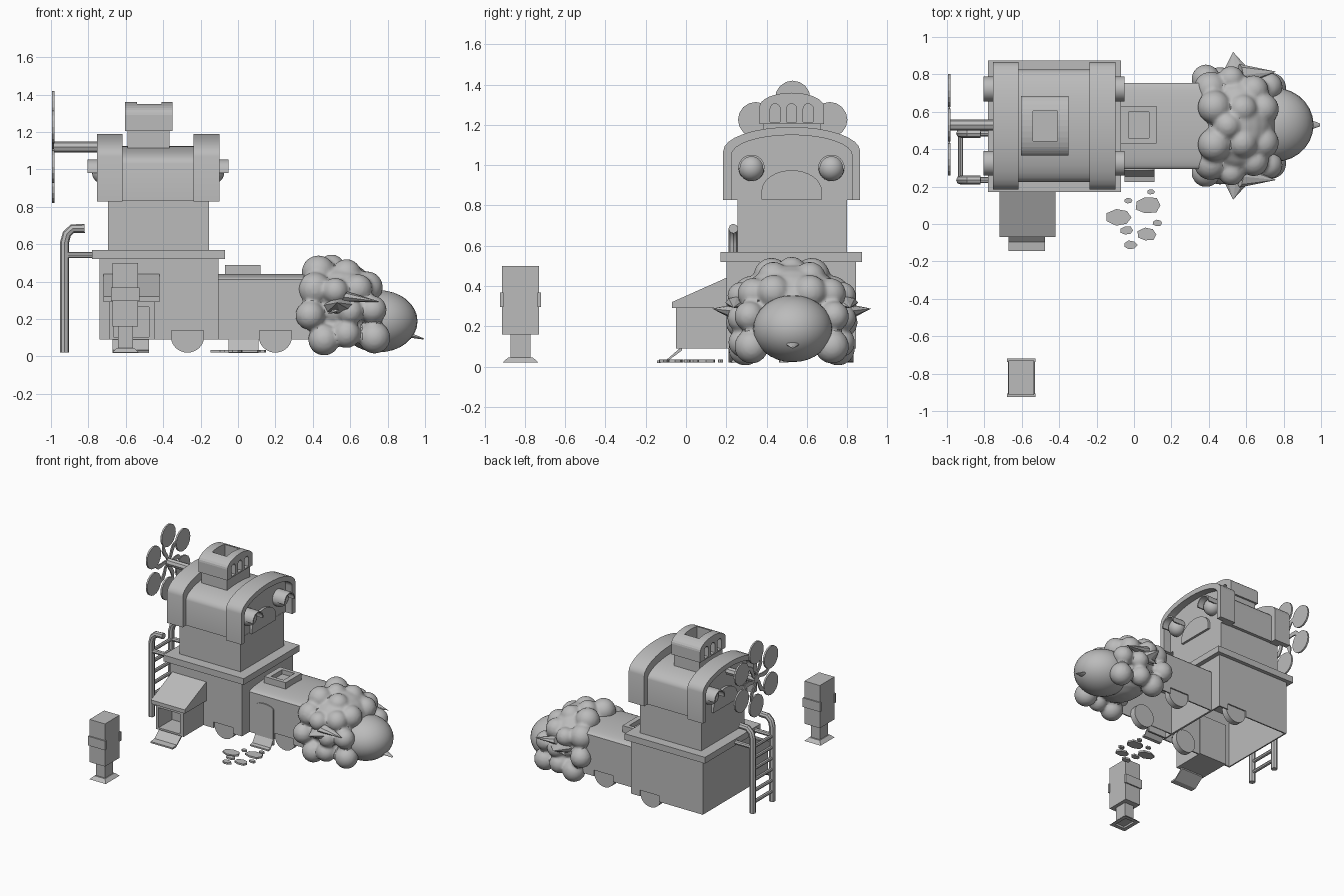
import bpy, bmesh, math, random
from mathutils import Vector, Matrix

cube = bpy.data.objects.get("Cube")
if cube:
    bpy.data.objects.remove(cube, do_unlink=True)

grey = bpy.data.materials.new("plain grey")
grey.use_nodes = True
grey.diffuse_color = (0.5, 0.5, 0.5, 1)
grey.node_tree.nodes["Principled BSDF"].inputs["Base Color"].default_value = (0.5, 0.5, 0.5, 1)
MID = 0.525  # depth of the building's centre line


def finish(name, bm, smooth=False):
    bmesh.ops.recalc_face_normals(bm, faces=bm.faces)
    me = bpy.data.meshes.new(name)
    bm.to_mesh(me)
    bm.free()
    me.materials.append(grey)
    ob = bpy.data.objects.new(name, me)
    bpy.context.collection.objects.link(ob)
    if smooth:
        soften(ob)
    return ob


def soften(ob):
    bpy.ops.object.select_all(action='DESELECT')
    ob.select_set(True)
    bpy.context.view_layer.objects.active = ob
    bpy.ops.object.shade_smooth_by_angle(angle=math.radians(35))


def prism(name, pts, axis, a, b, smooth=False):
    """Extrude a 2D outline along an axis from a to b."""
    put = {'x': lambda p, c: (c, p[0], p[1]), 'y': lambda p, c: (p[0], c, p[1]),
           'z': lambda p, c: (p[0], p[1], c)}[axis]
    bm = bmesh.new()
    lo = [bm.verts.new(put(p, a)) for p in pts]
    hi = [bm.verts.new(put(p, b)) for p in pts]
    bm.faces.new(lo)
    bm.faces.new(hi)
    for i in range(len(pts)):
        j = (i + 1) % len(pts)
        bm.faces.new((lo[i], lo[j], hi[j], hi[i]))
    return finish(name, bm, smooth)


def box(name, x0, x1, y0, y1, z0, z1):
    return prism(name, [(x0, y0), (x1, y0), (x1, y1), (x0, y1)], 'z', z0, z1)


def circle(cu, cv, r, n=24):
    return [(cu + r * math.cos(math.tau * i / n), cv + r * math.sin(math.tau * i / n)) for i in range(n)]


def arch(c, w, z0, spring, top, n=16):
    arc = [(c + w * math.cos(math.pi * i / n), spring + (top - spring) * math.sin(math.pi * i / n))
           for i in range(n + 1)]
    return [(c + w, z0)] + arc + [(c - w, z0)]


def bake(ob):
    dg = bpy.context.evaluated_depsgraph_get()
    return bpy.data.meshes.new_from_object(ob.evaluated_get(dg))


def cut(ob, *cutters):
    for c in cutters:
        m = ob.modifiers.new("cut", 'BOOLEAN')
        m.operation, m.object, m.solver = 'DIFFERENCE', c, 'EXACT'
    me = bake(ob)
    ob.modifiers.clear()
    ob.data = me
    for c in cutters:
        bpy.data.objects.remove(c, do_unlink=True)


def tube(name, pts, r):
    cu = bpy.data.curves.new(name, 'CURVE')
    cu.dimensions, cu.bevel_depth, cu.bevel_resolution, cu.use_fill_caps = '3D', r, 2, True
    sp = cu.splines.new('POLY')
    sp.points.add(len(pts) - 1)
    for p, co in zip(sp.points, pts):
        p.co = (*co, 1)
    tmp = bpy.data.objects.new(name, cu)
    bpy.context.collection.objects.link(tmp)
    bm = bmesh.new()
    bm.from_mesh(bake(tmp))
    bpy.data.objects.remove(tmp, do_unlink=True)
    return finish(name, bm, True)


def add_ball(bm, c, r, n=20):
    bmesh.ops.create_uvsphere(bm, u_segments=n, v_segments=n // 2 + 2, radius=1,
                              matrix=Matrix.Translation(c) @ Matrix.Diagonal((*r, 1)))


def ramp(name, x0, x1, y, drop):
    """Sloping step plate with a flat foot."""
    prof = [(y, 0.1), (y - drop * .6, 0.035), (y - drop, 0.03), (y - drop, 0.018),
            (y - drop * .65, 0.02), (y, 0.08)]
    prism(name, prof, 'x', x0, x1)


# Tower and low wing: open-bottomed shells with wheels set behind notches
tower = box("tower_base", -.74, -.105, .2, .845, .09, .52)
wing = prism("low_wing", arch(MID, .23, .09, .41, .442), 'x', -.11, .48, True)
shells = ((tower, -.27, .32, box("hollow", -.73, -.115, .21, .835, 0, .51)),
          (wing, .2, .23, box("hollow", -.1, .47, MID - .22, MID + .22, 0, .405)))
for body, x, half, hollow in shells:
    notches = []
    for s in (-1, 1):
        y = MID + s * half
        notches.append(box("notch", x - .085, x + .085, y - .06, y + .06, .05, .138))
        prism("wheel", circle(x, .11, .09), 'y', y - s * .06, y - s * .012, True)
    cut(body, hollow, *notches)
box("tower_ledge", -.78, -.07, .172, .875, .52, .57)
box("tower_neck", -.695, -.155, .255, .80, .57, .84)

# Barrel roof with an arched rim, face and hooded eyes at each end
prism("barrel_roof", arch(MID, .30, .83, 1.03, 1.125), 'x', -.65, -.2, True)
outer = arch(MID, .34, .828, 1.07, 1.19)
inner = arch(MID, .30, .828, 1.05, 1.15)
for s in (-1, 1):
    X = lambda d: -.427 + s * d
    prism("end_wall", outer, 'x', X(.19), X(.27), True)
    prism("end_rim", outer + inner[::-1], 'x', X(.27), X(.328), True)
    prism("face_arch", arch(MID, .15, .83, .87, .975), 'x', X(.26), X(.29), True)
    for y in (.325, .722):
        lid = arch(y, .066, .98, .985, 1.052) + arch(y, .056, .98, .985, 1.042)[::-1]
        prism("eye_hood", lid, 'x', X(.25), X(.377), True)
        bm = bmesh.new()
        add_ball(bm, (X(.29), y, .985), (.064, .064, .064))
        finish("eyeball", bm, True)

# Chimney with slots and open top
box("chimney_neck", -.59, -.365, .385, .67, 1.08, 1.21)
cap = prism("chimney_cap", arch(MID, .16, 1.205, 1.29, 1.36), 'x', -.605, -.35)
slots = [prism("slot", arch(MID + i * .082, .025, 1.215, 1.28, 1.305, 8), 'x', x, x + .06)
         for i in (-1, 0, 1) for x in (-.63, -.385)]
cut(cap, box("opening", -.54, -.41, .445, .605, 1.23, 1.5), *slots)

# Roof light on the wing
light = box("roof_light", -.07, .12, .43, .63, .40, .49)
cut(light, box("opening", -.03, .08, .46, .6, .455, .6))

# Wing door and step
prism("wing_door", arch(.03, .08, .04, .32, .352), 'y', .287, .30)
ramp("door_step", -.05, .11, .295, .07)

# Hopper porch with sloping roof and ramp
porch = prism("porch", [(-.05, .09), (.22, .09), (.22, .42), (-.05, .29)], 'x', -.69, -.445)
cut(porch, box("opening", -.665, -.475, -.2, .12, .105, .265))
roof = prism("porch_roof", [(-.07, .29), (.21, .29), (.21, .445), (-.07, .32)], 'x', -.72, -.42)
cut(roof, box("hollow", -.69, -.445, -.04, .2, .2, .3))
ramp("porch_ramp", -.67, -.475, -.02, .125)

# Ladder
for y in (.235, .485):
    tube("ladder_rail", [(-.927, y, .02), (-.927, y, .61), (-.915, y, .655), (-.885, y, .683), (-.82, y, .685)], .024)
    tube("ladder_bracket", [(-.927, y, .542), (-.76, y, .542)], .017)
for i in range(6):
    z = .1 + i * .088
    tube("ladder_rung", [(-.927, .235, z), (-.927, .485, z)], .014)

# Wind wheel
HZ = 1.12
tube("axle", [(-.995, .53, HZ), (-.74, .53, HZ)], .03)
for i in range(6):
    a0 = math.radians(90 + 60 * i)
    spin = lambda r, a: (.53 + r * math.cos(a0 + a), HZ + r * math.sin(a0 + a))
    hub = spin(.212, 0)
    prism("blade_disc", circle(*hub, .088, 16), 'x', -.995, -.982)
    arm = [(.01 + .04 * k, .5 * math.sin(k * .63)) for k in range(6)]
    prism("blade_arm", [spin(r, a + .02 / (r + .02)) for r, a in arm] +
          [spin(r, a - .02 / (r + .02)) for r, a in arm[::-1]], 'x', -.993, -.984)

# Woolly coat: overlapping tufts fused into one bumpy surface
wool = [(.43, .1, .45, .09), (.58, .09, .44, .08), (.69, .09, .37, .085), (.41, .2, .36, .09),
        (.385, .25, .22, .078), (.46, .23, .09, .085), (.58, .24, .12, .075), (.73, .2, .1, .085),
        (.72, .21, .25, .075), (.52, .25, .35, .07), (.64, .19, .36, .08), (.6, .25, .24, .07)]
bm = bmesh.new()
add_ball(bm, (.55, MID, .28), (.215, .28, .225))
add_ball(bm, (.5, MID, .47), (.075, .075, .075))
for x, dy, z, r in wool:
    for s in (-1, 1):
        add_ball(bm, (x, MID + s * dy, z), (r, r, r))
coat = finish("woolly_coat", bm)
fuse = coat.modifiers.new("fuse", 'REMESH')
fuse.mode, fuse.voxel_size = 'VOXEL', .012
relax = coat.modifiers.new("relax", 'SMOOTH')
relax.factor, relax.iterations = .5, 2
fused = bake(coat)
coat.modifiers.clear()
coat.data = fused
soften(coat)

# Head, nose and leaf-shaped ears
bm = bmesh.new()
add_ball(bm, (.752, MID + .005, .188), (.208, .198, .166), 28)
finish("head", bm, True)
bm = bmesh.new()
bmesh.ops.create_cone(bm, segments=10, radius1=.04, radius2=.008, depth=.09, cap_ends=True,
                      matrix=Matrix.Translation((.95, MID + .005, .105)) @ Matrix.Rotation(math.radians(105), 4, 'Y')
                      @ Matrix.Diagonal((.4, 1, 1, 1)))
finish("nose", bm, True)
for s in (-1, 1):
    for name, base, tip, w in (("ear", (.55, .25, .265), (.53, .395, .295), .1),
                               ("side_leaf", (.57, .27, .33), (.76, .29, .28), .06),
                               ("lower_leaf", (.57, .27, .28), (.48, .31, .21), .05)):
        b, t = (Vector((p[0], MID + s * p[1], p[2])) for p in (base, tip))
        d = t - b
        bm = bmesh.new()
        bmesh.ops.create_cone(bm, segments=8, radius1=w, radius2=0, depth=d.length, cap_ends=True,
                              matrix=Matrix.Translation((b + t) / 2) @ Matrix.Diagonal((1, 1, .5, 1))
                              @ d.to_track_quat('Z', 'Y').to_matrix().to_4x4())
        finish(name, bm)

# Stepping stones
random.seed(4)
for x, y, r in ((-.08, .035, .07), (.075, .1, .07), (-.03, .125, .022), (.09, .172, .022),
                (.125, .005, .026), (.07, -.055, .052), (-.04, -.035, .036), (-.02, -.112, .037)):
    outline = [(x + (u - x) * random.uniform(.9, 1.1), y + (v - y) * random.uniform(.6, .75))
               for u, v in circle(x, y, r, 7)]
    prism("stepping_stone", outline, 'z', .02, .034)

# Post box standing apart
PX, PY = -.602, -.822
box("post_box", PX - .068, PX + .068, PY - .092, PY + .092, .16, .5)
for s in (-1, 1):
    box("post_plate", PX - .076, PX + .076, PY + s * .085, PY + s * .102, .295, .368)
box("post_leg", PX - .04, PX + .04, PY - .05, PY + .05, .035, .17)
foot = box("post_foot", PX - .072, PX + .072, PY - .088, PY + .088, .02, .045)
for v in foot.data.vertices:
    if v.co.z > .03:
        v.co.x = PX + (v.co.x - PX) * .65
        v.co.y = PY + (v.co.y - PY) * .7
cut(foot, box("hollow", PX - .042, PX + .042, PY - .058, PY + .058, 0, .035))
